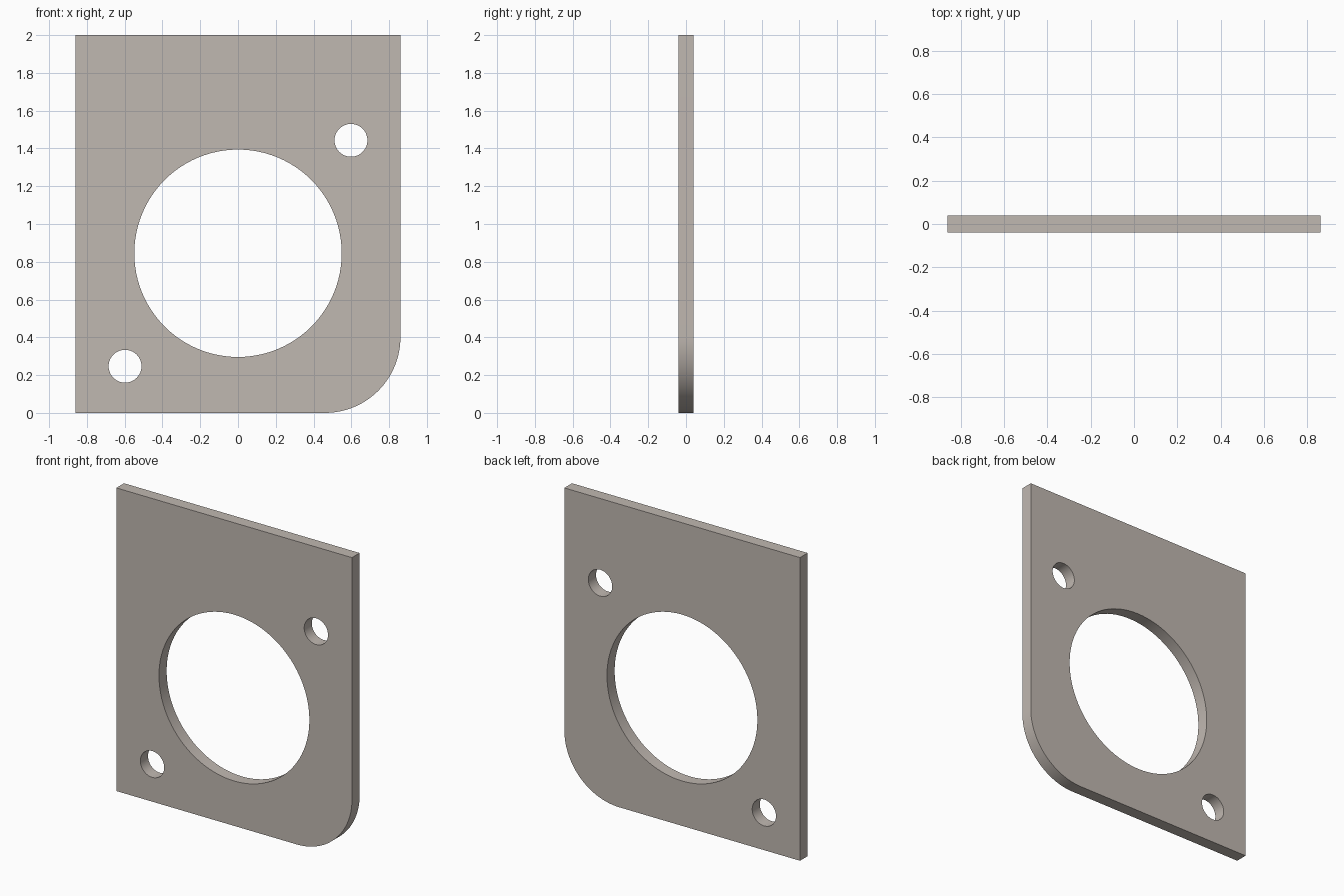
import bpy, bmesh
from math import cos, sin, pi, radians

if "Cube" in bpy.data.objects:
    bpy.data.objects.remove(bpy.data.objects["Cube"])

W, H, T, R = 0.86, 2.0, 0.08, 0.4   # half width, height, thickness, corner radius


def arc(cx, cz, r, a0, a1, n):
    return [(cx + r * cos(a0 + (a1 - a0) * i / n), cz + r * sin(a0 + (a1 - a0) * i / n))
            for i in range(n + 1)]


def circle(cx, cz, r, n):
    return arc(cx, cz, r, 0, 2 * pi, n)[:-1]


# Outline with one rounded bottom corner, then the three through holes
loops = [
    [(-W, 0)] + arc(W - R, R, R, -pi / 2, 0, 24) + [(W, H), (-W, H)],
    circle(0, 0.845, 0.549, 96),
    circle(0.598, 1.443, 0.087, 48),
    circle(-0.598, 0.247, 0.087, 48),
]

# Flat face with holes
bm = bmesh.new()
for pts in loops:
    vs = [bm.verts.new((x, 0, z)) for x, z in pts]
    for a, b in zip(vs, vs[1:] + vs[:1]):
        bm.edges.new((a, b))
bmesh.ops.triangle_fill(bm, use_beauty=True, use_dissolve=False, edges=bm.edges[:])
bmesh.ops.recalc_face_normals(bm, faces=bm.faces[:])
mesh = bpy.data.meshes.new("mounting_plate")
bm.to_mesh(mesh)
bm.free()

# Warm grey metal
metal = bpy.data.materials.new("warm_grey")
metal.diffuse_color = (0.53, 0.48, 0.44, 1)
metal.use_nodes = True
metal.node_tree.nodes["Principled BSDF"].inputs["Base Color"].default_value = metal.diffuse_color
mesh.materials.append(metal)

plate = bpy.data.objects.new("mounting_plate", mesh)
bpy.context.collection.objects.link(plate)
bpy.context.view_layer.objects.active = plate
plate.select_set(True)

# Plate thickness, centred on y = 0
solid = plate.modifiers.new("thickness", 'SOLIDIFY')
solid.thickness = T
solid.offset = 0
bpy.ops.object.modifier_apply(modifier=solid.name)
bpy.ops.object.shade_smooth_by_angle(angle=radians(30))
